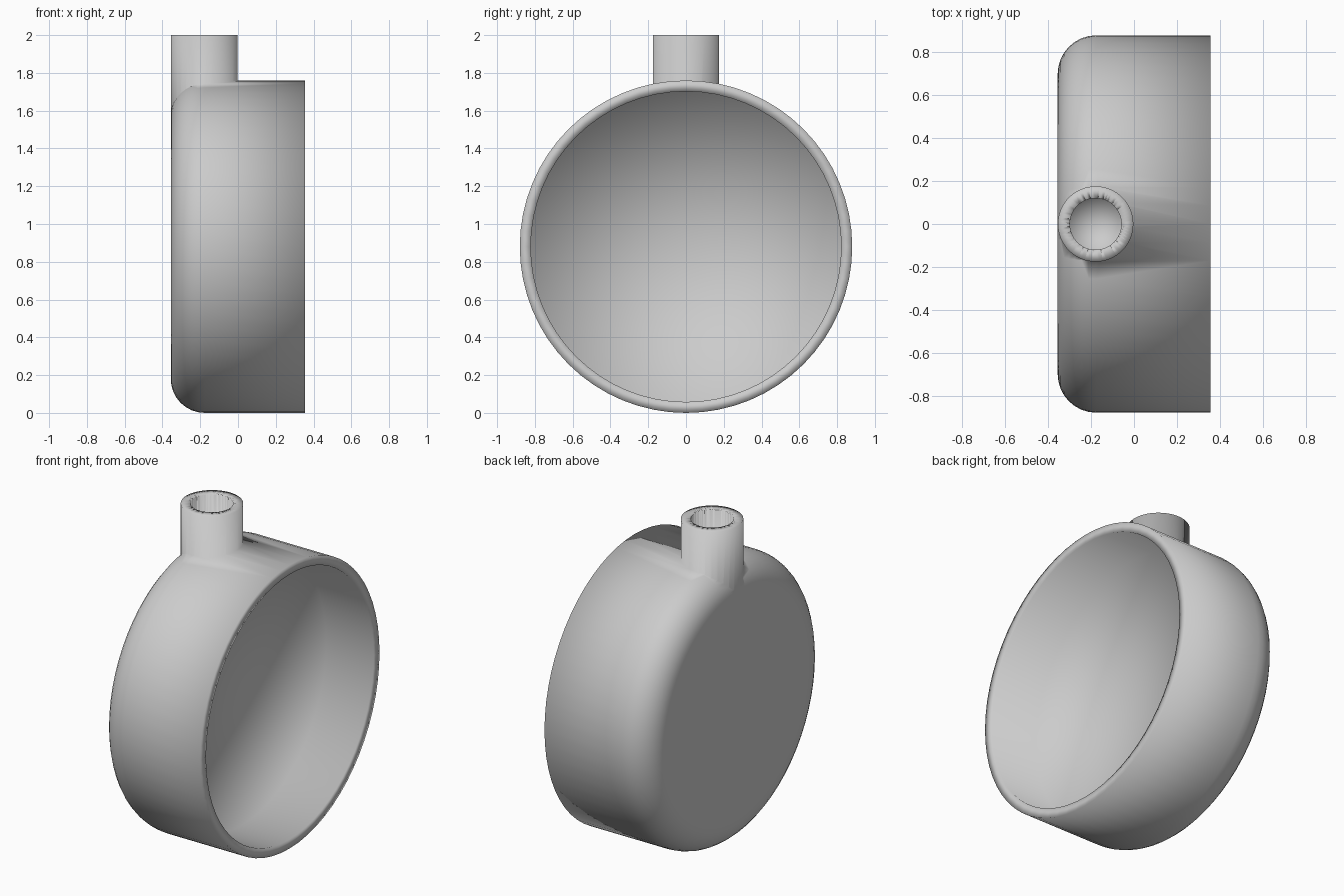
import bpy, bmesh
from math import sin, cos, pi, tau, radians
from mathutils import Matrix

if "Cube" in bpy.data.objects:
    bpy.data.objects.remove(bpy.data.objects["Cube"])

SEG = 64


def lathe(name, profile, matrix):
    """Revolve (radius, height) points about local z; zero radius makes a pole."""
    bm = bmesh.new()
    rings = []
    for r, h in profile:
        n = SEG if r > 1e-6 else 1
        rings.append([bm.verts.new((r * cos(tau * i / SEG), r * sin(tau * i / SEG), h))
                      for i in range(n)])
    for a, b in zip(rings, rings[1:]):
        for i in range(SEG):
            j = (i + 1) % SEG
            if len(a) == 1:
                bm.faces.new((a[0], b[j], b[i]))
            elif len(b) == 1:
                bm.faces.new((a[i], a[j], b[0]))
            else:
                bm.faces.new((a[i], a[j], b[j], b[i]))
    bmesh.ops.transform(bm, matrix=matrix, verts=bm.verts)
    bmesh.ops.recalc_face_normals(bm, faces=bm.faces)
    for f in bm.faces:
        f.smooth = True
    mesh = bpy.data.meshes.new(name)
    bm.to_mesh(mesh)
    bm.free()
    obj = bpy.data.objects.new(name, mesh)
    bpy.context.collection.objects.link(obj)
    return obj


def combine(target, helper, operation):
    """Boolean a helper object into the target, leaving the helper hidden."""
    mod = target.modifiers.new(helper.name, 'BOOLEAN')
    mod.operation, mod.solver, mod.object = operation, 'EXACT', helper
    helper.hide_render = True
    helper.hide_set(True)


# Round cup lying on its side: flat back, rounded edge, rim, flat inner floor
R, HALF, FILLET, INNER, FLOOR = 0.88, 0.356, 0.18, 0.822, 0.03
profile = [(0, -HALF)]
for k in range(9):
    a = k / 8 * pi / 2
    profile.append((R - FILLET + FILLET * sin(a), -HALF + FILLET - FILLET * cos(a)))
profile += [(R, HALF), (INNER, HALF), (INNER, FLOOR), (0, FLOOR)]
cup = lathe("cup", profile,
            Matrix.Translation((0, 0, R)) @ Matrix.Rotation(radians(90), 4, 'Y'))

# Short neck on top, flush with the back, merged into the cup and bored out
place = Matrix.Translation((-0.179, 0, 0))
neck = lathe("neck", [(0, 1.5), (0.176, 1.5), (0.176, 2.0), (0, 2.0)], place)
bore = lathe("neck_bore", [(0, 1.65), (0.12, 1.65), (0.12, 2.1), (0, 2.1)], place)
combine(cup, neck, 'UNION')
combine(cup, bore, 'DIFFERENCE')
